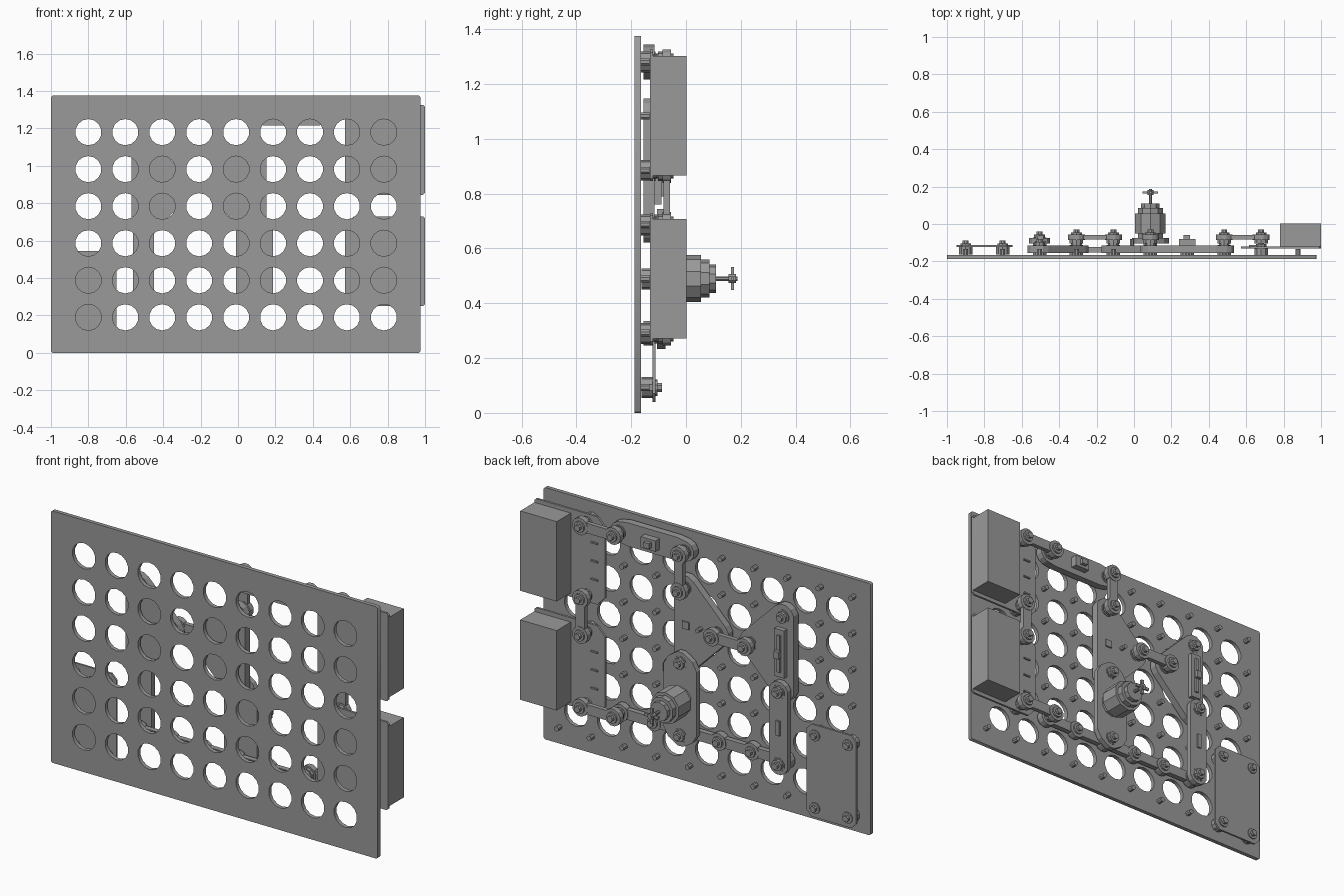
import bpy, bmesh, math
from mathutils import Vector
from mathutils.geometry import convex_hull_2d

if "Cube" in bpy.data.objects:
    bpy.data.objects.remove(bpy.data.objects["Cube"])

BACK = -0.165                                   # rear face of the board
GX = [-0.9 + 0.1975 * i for i in range(10)]     # peg columns
GZ = [0.0925 + 0.198 * j for j in range(7)]     # peg rows

grey = bpy.data.materials.new("dark_grey")
grey.diffuse_color = (0.32, 0.32, 0.32, 1)
grey.use_nodes = True
grey.node_tree.nodes["Principled BSDF"].inputs["Base Color"].default_value = grey.diffuse_color


def ring(x, z, r, n):
    return [(x + r * math.cos(2 * math.pi * (k + .5) / n),
             z + r * math.sin(2 * math.pi * (k + .5) / n)) for k in range(n)]


def hull(*nodes, n=12):
    """Rounded outline around circles (x, z, radius)."""
    pts = [Vector(p) for x, z, r in nodes for p in ring(x, z, r, n)]
    return [pts[i] for i in convex_hull_2d(pts)]


def rect(x0, x1, z0, z1, c=0.0):
    if c == 0:
        return [(x0, z0), (x1, z0), (x1, z1), (x0, z1)]
    return [(x0 + c, z0), (x1 - c, z0), (x1, z0 + c), (x1, z1 - c),
            (x1 - c, z1), (x0 + c, z1), (x0, z1 - c), (x0, z0 + c)]


def solid(name, prisms):
    """One object from (outline in x-z, y start, y end) prisms."""
    bm = bmesh.new()
    for pts, y0, y1 in prisms:
        a = [bm.verts.new((p[0], y0, p[1])) for p in pts]
        b = [bm.verts.new((p[0], y1, p[1])) for p in pts]
        bm.faces.new(a)
        bm.faces.new(b[::-1])
        for i in range(len(a)):
            j = (i + 1) % len(a)
            bm.faces.new((a[i], b[i], b[j], a[j]))
    bmesh.ops.recalc_face_normals(bm, faces=bm.faces)
    me = bpy.data.meshes.new(name)
    bm.to_mesh(me)
    bm.free()
    me.materials.append(grey)
    ob = bpy.data.objects.new(name, me)
    bpy.context.collection.objects.link(ob)
    return ob


def snap(x, z, y):
    """Press-stud under and over a plate whose top is at y."""
    return [(ring(x, z, .038, 10), y - .048, y - .006),
            (ring(x, z, .030, 10), y - .006, y + .010),
            (ring(x, z, .017, 8), y + .010, y + .026)]


def link(name, nodes, y0, y1):
    """Bar with round eyes and a snap at every node."""
    (xa, za), (xb, zb) = nodes[0], nodes[-1]
    parts = [(hull((xa, za, .028), (xb, zb, .028)), y0 + .003, y1 - .003)]
    for x, z in nodes:
        parts += [(ring(x, z, .047, 12), y0, y1)] + snap(x, z, y1)
    return solid(name, parts)


# board with punched holes, made as a filled curve
cu = bpy.data.curves.new("pegboard", 'CURVE')
cu.dimensions = '2D'
cu.fill_mode = 'BOTH'
cu.extrude = 0.011
cu.materials.append(grey)
loops = [rect(-1, .975, 0, 1.375, .008)]
loops += [ring(-.8 + .1975 * i, .19 + .198 * j, .07, 14) for i in range(9) for j in range(6)]
for pts in loops:
    sp = cu.splines.new('POLY')
    sp.points.add(len(pts) - 1)
    for p, q in zip(sp.points, pts):
        p.co = (q[0], q[1], 0, 1)
    sp.use_cyclic_u = True
board = bpy.data.objects.new("pegboard", cu)
bpy.context.collection.objects.link(board)
board.rotation_euler.x = math.pi / 2
board.location.y = BACK - .011
bpy.context.view_layer.objects.active = board
board.select_set(True)
bpy.ops.object.convert(target='MESH')

# pegs between the holes
solid("board_pegs", [(ring(x, z, .014, 8), BACK - .002, BACK + .032) for x in GX for z in GZ])

# corner plate on four snaps
corner = [(rect(-.95, -.65, .04, .545, .03), -.122, -.111)]
for x in GX[:2]:
    for z in (GZ[0], GZ[2]):
        corner += snap(x, z, -.114)
solid("corner_plate", corner)

# two battery packs: flange, case and their front snaps
for name, z0 in (("upper", .845), ("lower", .25)):
    z1 = z0 + .48
    flange = [(.62, z0), (.99, z0), (1, z0 + .01), (1, z1 - .01), (.99, z1),
              (.62, z1), (.572, z1 - .05), (.572, z0 + .05)]
    parts = [(flange, -.132, -.12)]
    for z in (z0 + .04, z1 - .045):
        parts += snap(GX[8], z, -.117)
    parts += [(rect(.615, .655, z0 + .13 + .1 * k, z0 + .138 + .1 * k), -.121, -.112) for k in range(3)]
    solid(name + "_battery_plate", parts)
    solid(name + "_battery_case", [(rect(.78, 1, z0 + .021, z1 - .023), -.125, .002)])

# lower-layer parts: switch plate and long bottom bar
L0, L1, U0, U1 = -.155, -.115, -.085, -.055
xm, xl = GX[5], GX[2]
solid("switch_plate", [
    (hull((GX[7], GZ[6], .055), (GX[5], GZ[6], .055), (.42, GZ[6], .066), (.15, GZ[6], .066)), L0, L1),
    (rect(.24, .33, 1.25, 1.31), L1 - .002, -.08),
    (rect(.265, .30, 1.265, 1.295), -.082, -.06)]
    + snap(GX[7], GZ[6], -.105) + snap(xm, GZ[6], -.105))
link("bottom_bar", [(GX[i], GZ[1]) for i in range(2, 8)], L0, -.12)

# the two facing triangular plates
for name, xa, xb in (("sensor_plate", xm, GX[4]), ("slider_plate", xl, GX[3])):
    corners = [(xa, GZ[5]), (xa, GZ[3]), (xb, GZ[4])]
    parts = [(hull(*[(x, z, .067) for x, z in corners]), L0, L1)]
    for x, z in corners:
        parts += snap(x, z, -.105)
    solid(name, parts)
solid("slider_control", [(rect(-.53, -.47, .76, 1.02), L1 - .002, -.09),
                         (rect(-.51, -.49, .79, .99), -.092, -.08),
                         (rect(-.515, -.485, .87, .91), -.082, -.062)])
solid("sensor_parts", [(rect(.06, .10, .86, .90), L1 - .002, -.107),
                       (ring(-.01, .884, .012, 8), L1 - .002, -.08)])

# upper-layer plates: resistor and motor mount
solid("resistor_plate", [
    (hull((xl, GZ[3], .057), (xl, GZ[1], .057)), U0 - .02, U1 - .02),
    (rect(xl - .012, xl + .012, .45, .53), -.077, -.066)]
    + snap(xl, GZ[3], U1 - .012) + snap(xl, GZ[1], U1 - .012))
solid("motor_plate", [
    (hull((xm, GZ[3], .06), (xm, GZ[1], .06), (xm, .635, .103), (xm, .34, .103)), U0 - .02, U1 - .02)]
    + snap(xm, GZ[3], U1 - .012) + snap(xm, GZ[1], U1 - .012))

# short upper links
link("top_link", [(GX[8], GZ[6]), (GX[7], GZ[6])], U0, U1)
link("switch_link", [(xm, GZ[6]), (xm, GZ[5])], U0, U1)
link("battery_link", [(GX[8], GZ[4]), (GX[8], GZ[3])], U0, U1)
link("middle_link", [(GX[4], GZ[4]), (GX[3], GZ[4])], U0, U1)
link("bottom_link", [(GX[8], GZ[1]), (GX[7], GZ[1])], U0, U1)

# stepped motor, shaft and cross-shaped rotor
mz = .49
steps = [(.070, -.08, -.05), (.086, -.05, .055), (.070, .055, .085), (.052, .085, .11)]
solid("motor", [(ring(xm, mz, r, 10), a, b) for r, a, b in steps])
solid("motor_shaft", [(ring(xm, mz, .009, 8), .108, .187)])
solid("rotor", [(ring(xm, mz, .018, 8), .155, .182),
                (rect(xm - .042, xm + .042, mz - .008, mz + .008), .164, .175),
                (rect(xm - .008, xm + .008, mz - .042, mz + .042), .164, .175)])
